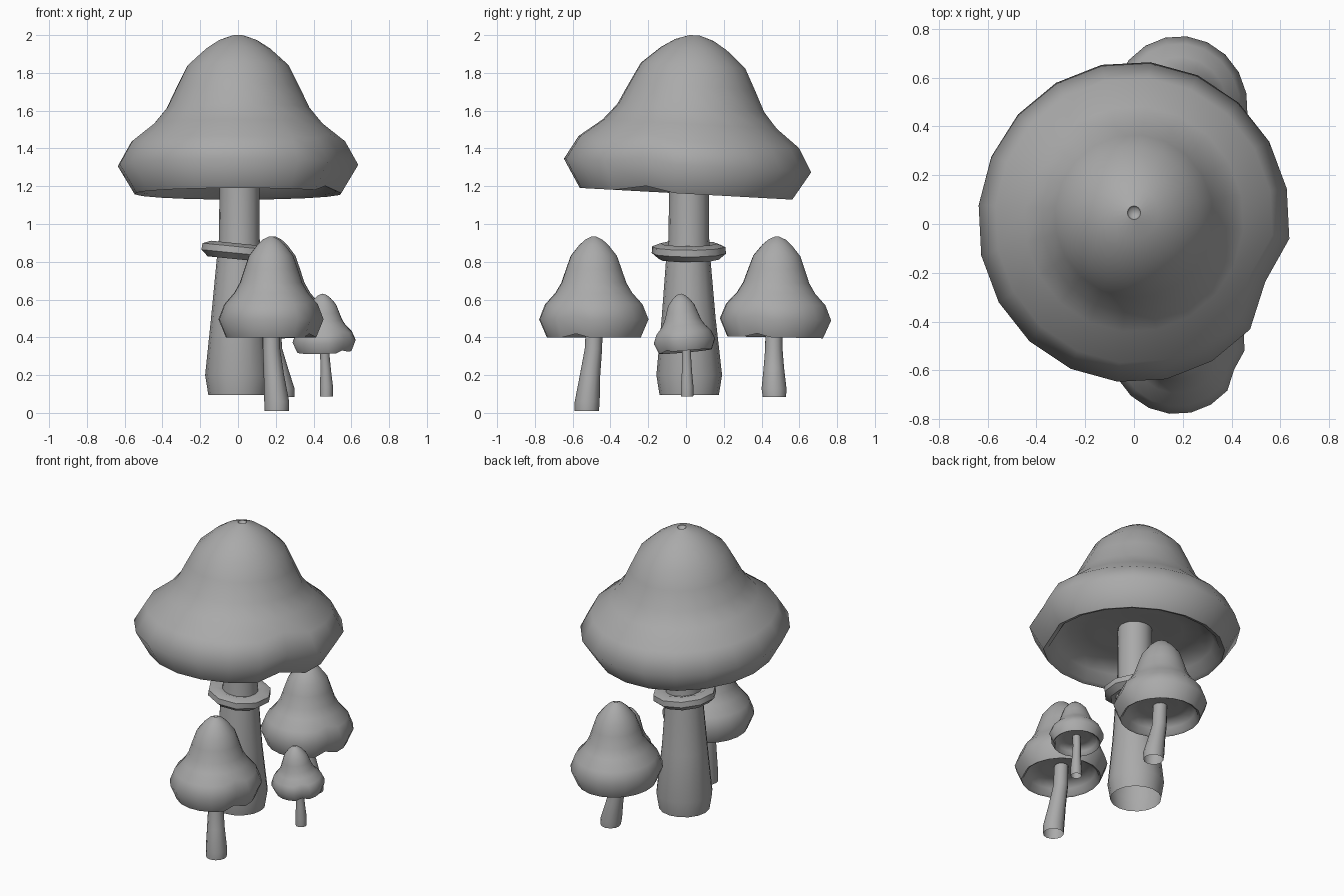
import bpy, bmesh, math
from mathutils import Matrix, Vector, Euler

cube = bpy.data.objects.get("Cube")
if cube:
    bpy.data.objects.remove(cube, do_unlink=True)

GREY = (0.4, 0.4, 0.4, 1.0)
mat = bpy.data.materials.new("mid grey")
mat.use_nodes = True
mat.diffuse_color = GREY
mat.node_tree.nodes["Principled BSDF"].inputs["Base Color"].default_value = GREY


def loft(name, rings, sides, phase=0.0, ends="open", smooth=70):
    """Skin circles given as (x, y, z, radius); ends: open, filled or joined."""
    bm = bmesh.new()
    loops = []
    for x, y, z, r in rings:
        loops.append([bm.verts.new((x + r * math.cos(phase + math.tau * i / sides),
                                    y + r * math.sin(phase + math.tau * i / sides), z))
                      for i in range(sides)])
    pairs = list(zip(loops, loops[1:]))
    if ends == "joined":
        pairs.append((loops[-1], loops[0]))
    for a, b in pairs:
        for i in range(sides):
            j = (i + 1) % sides
            bm.faces.new((a[i], a[j], b[j], b[i]))
    if ends == "filled":
        bm.faces.new(loops[0])
        bm.faces.new(loops[-1])
    bmesh.ops.recalc_face_normals(bm, faces=bm.faces)
    mesh = bpy.data.meshes.new(name)
    bm.to_mesh(mesh)
    bm.free()
    mesh.materials.append(mat)
    obj = bpy.data.objects.new(name, mesh)
    bpy.context.collection.objects.link(obj)
    bpy.ops.object.select_all(action='DESELECT')
    obj.select_set(True)
    bpy.context.view_layer.objects.active = obj
    bpy.ops.object.shade_smooth_by_angle(angle=math.radians(smooth))
    return obj


# Cap profile as (radius, height above rim): dimpled tip, dome, bulge, rim, underside
CAP = [(0.02, 0.825), (0.027, 0.84), (0.10, 0.815), (0.17, 0.77), (0.27, 0.68),
       (0.325, 0.57), (0.38, 0.455), (0.45, 0.37), (0.57, 0.275), (0.64, 0.15),
       (0.55, 0.0), (0.52, 0.01), (0.48, 0.07), (0.40, 0.12), (0.30, 0.12),
       (0.20, 0.13), (0.08, 0.135)]


def cap(name, loc, scale, tilt=0.0, yaw=0.0):
    obj = loft(name, [(0, 0, z, r) for r, z in CAP], 20, math.radians(12), "filled")
    # Push a narrow dent into the skirt and lift the rim there
    for v in obj.data.vertices:
        off = abs(math.degrees(math.atan2(v.co.y, v.co.x)) + 24)
        if off < 9 and v.co.z < 0.3 and v.co.xy.length > 0.5:
            v.co.x *= 0.92
            v.co.y *= 0.92
            v.co.z += 0.03
    obj.data.transform(Matrix.LocRotScale(Vector(loc), Euler((tilt, 0, yaw)), Vector(scale)))
    return obj


# Large mushroom
cap("large_cap", (0, 0, 1.16), (1, 1.03, 1), -0.055)
loft("large_stem", [(0, 0.017, 0.095, 0.157), (0, 0.017, 0.20, 0.174),
                    (0, 0.014, 0.50, 0.143), (0.005, 0.012, 0.82, 0.117),
                    (0.007, 0.015, 0.92, 0.108), (0.008, 0.017, 1.29, 0.105)], 16)
RING = [(0.09, 0.025), (0.15, 0.042), (0.195, 0.025),
        (0.198, -0.01), (0.16, -0.042), (0.09, -0.03)]
ring = loft("stem_ring", [(0, 0, z, r) for r, z in RING], 10, 0.2, "joined", 40)
ring.data.transform(Matrix.LocRotScale(Vector((0, 0.015, 0.855)), Euler((0, 0.1, 0)), None))

# Front mushroom
cap("front_cap", (0.175, -0.488, 0.40), (0.437, 0.455, 0.635))
loft("front_stem", [(0.205, -0.525, 0.01, 0.064), (0.205, -0.523, 0.06, 0.066),
                    (0.19, -0.508, 0.20, 0.054), (0.177, -0.49, 0.34, 0.046),
                    (0.175, -0.485, 0.48, 0.044)], 12)

# Back mushroom
cap("back_cap", (0.187, 0.472, 0.40), (0.437, 0.463, 0.635), -0.02)
loft("back_stem", [(0.237, 0.468, 0.085, 0.062), (0.233, 0.466, 0.13, 0.066),
                   (0.21, 0.465, 0.24, 0.054), (0.188, 0.465, 0.34, 0.046),
                   (0.18, 0.465, 0.485, 0.044)], 12)

# Small side mushroom
cap("small_cap", (0.458, -0.003, 0.325), (0.265, 0.255, 0.365), 0.1, -0.4)
loft("small_stem", [(0.468, 0.006, 0.088, 0.034), (0.468, 0.006, 0.14, 0.035),
                    (0.465, 0.005, 0.22, 0.028), (0.46, 0.003, 0.30, 0.025),
                    (0.46, 0.0, 0.372, 0.025)], 10)
